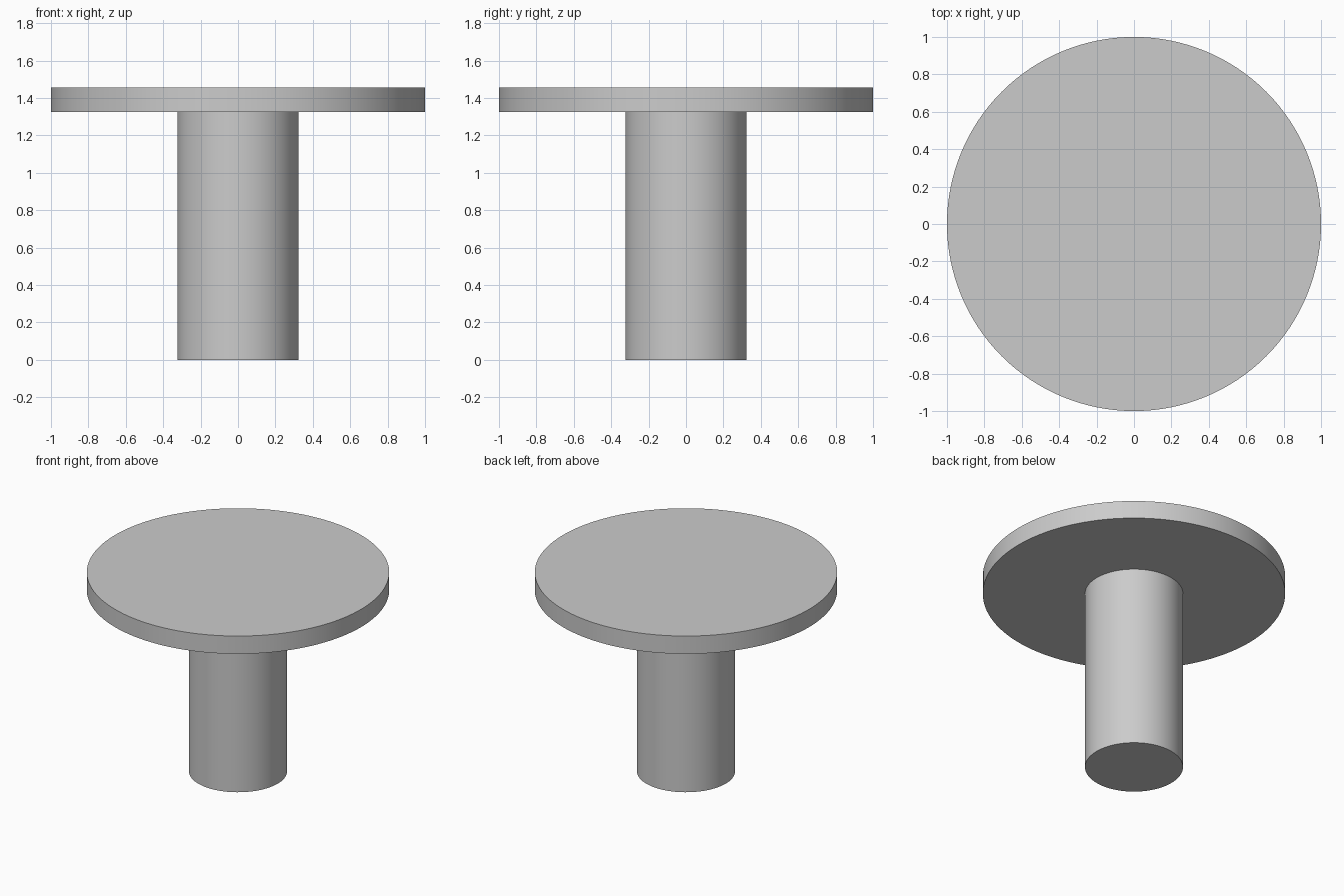
import bpy
import math

cube = bpy.data.objects.get("Cube")
if cube:
    bpy.data.objects.remove(cube, do_unlink=True)

# Plain grey shared by both parts
grey = bpy.data.materials.new("light_grey")
grey.use_nodes = True
colour = (0.6, 0.6, 0.6, 1.0)
grey.diffuse_color = colour
grey.node_tree.nodes["Principled BSDF"].inputs["Base Color"].default_value = colour


def disc(name, radius, bottom, top, sides):
    """Upright cylinder between two heights, smooth round its side."""
    bpy.ops.mesh.primitive_cylinder_add(
        vertices=sides, radius=radius, depth=top - bottom,
        location=(0, 0, (bottom + top) / 2))
    obj = bpy.context.object
    obj.name = obj.data.name = name
    obj.data.materials.append(grey)
    bpy.ops.object.shade_smooth_by_angle(angle=math.radians(30))
    return obj


UNDERSIDE = 1.325

# Solid round column
disc("pedestal_column", 0.324, 0, UNDERSIDE, 96)

# Round slab resting on the column
disc("table_top", 1.0, UNDERSIDE, 1.455, 128)
